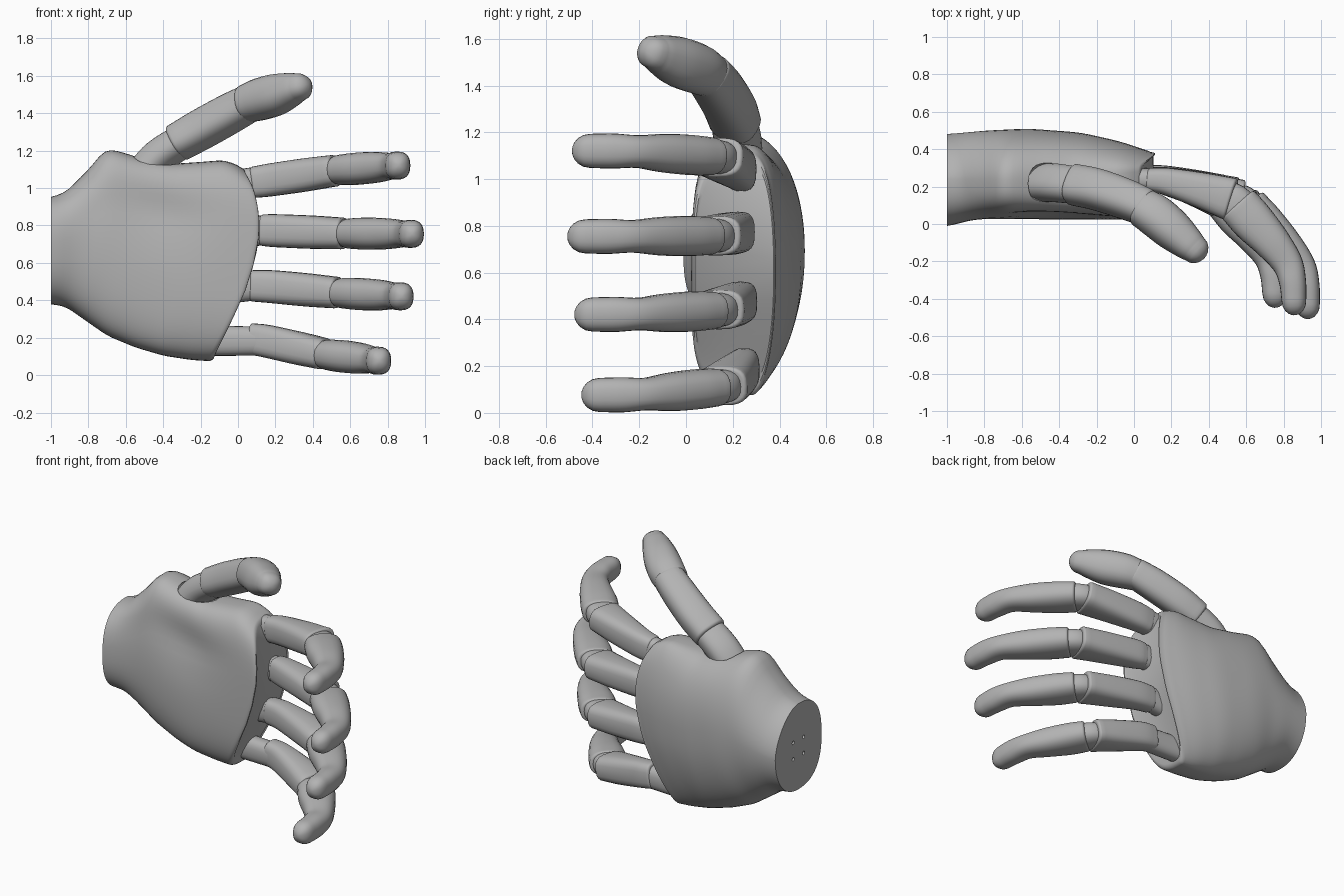
import bpy, bmesh, math
from mathutils import Vector, Matrix

if "Cube" in bpy.data.objects:
    bpy.data.objects.remove(bpy.data.objects["Cube"], do_unlink=True)

grey = bpy.data.materials.new("matte_grey")
grey.use_nodes = True
grey.diffuse_color = (0.45, 0.45, 0.45, 1)
grey.node_tree.nodes["Principled BSDF"].inputs["Base Color"].default_value = grey.diffuse_color


def lerp(table, x):
    if x <= table[0][0]:
        return table[0][1]
    for (x0, y0), (x1, y1) in zip(table, table[1:]):
        if x <= x1:
            return y0 + (y1 - y0) * (x - x0) / (x1 - x0)
    return table[-1][1]


def soft(table, x, w=0.05):
    return sum(lerp(table, x + w * k / 3) for k in range(-3, 4)) / 7


def spow(value, e):
    return math.copysign(abs(value) ** e, value)


def make_object(name, bm):
    bmesh.ops.recalc_face_normals(bm, faces=bm.faces)
    mesh = bpy.data.meshes.new(name)
    bm.to_mesh(mesh)
    bm.free()
    obj = bpy.data.objects.new(name, mesh)
    bpy.context.collection.objects.link(obj)
    mesh.materials.append(grey)
    return obj


def shade(obj, angle=38):
    bpy.ops.object.select_all(action='DESELECT')
    obj.select_set(True)
    bpy.context.view_layer.objects.active = obj
    bpy.ops.object.shade_smooth_by_angle(angle=math.radians(angle))


def bridge(bm, rings):
    for a, b in zip(rings, rings[1:]):
        n = len(a)
        for i in range(n):
            j = (i + 1) % n
            bm.faces.new((a[i], a[j], b[j], b[i]))


def catmull(pts, steps=5):
    """Smooth path through tuples of any length."""
    v = [Vector(p) for p in pts]
    v = [2 * v[0] - v[1]] + v + [2 * v[-1] - v[-2]]
    out = []
    for a, b, c, d in zip(v, v[1:], v[2:], v[3:]):
        for k in range(steps):
            t = k / steps
            out.append(0.5 * (2 * b + (c - a) * t + (2 * a - 5 * b + 4 * c - d) * t * t
                              + (3 * b - a - 3 * c + d) * t ** 3))
    return out + [v[-2]]


def tube(name, pts, start=0.015, end=0.015, square=0.8, up=(0, 0, 1), n=24):
    """Loft along (x, y, z, half width, half thickness) with rounded ends."""
    path = catmull(pts)
    pos = [Vector(p[:3]) for p in path]
    tans = [(pos[min(i + 1, len(pos) - 1)] - pos[max(i - 1, 0)]).normalized()
            for i in range(len(pos))]
    sections = [(pos[i], tans[i], path[i][3], path[i][4]) for i in range(len(pos))]

    def dome(sec, length, sign):
        p, t, w, h = sec
        angles = [math.radians(a) for a in (22, 42, 60, 75, 85)]
        # Short domes are chamfers that stop before the pole
        tight = length < 0.04
        return [(p + t * sign * length * math.sin(a), t,
                 w - length * (1 - math.cos(a)) if tight else w * math.cos(a),
                 h - length * (1 - math.cos(a)) if tight else h * math.cos(a)) for a in angles]

    sections = dome(sections[0], start, -1)[::-1] + sections + dome(sections[-1], end, 1)
    bm = bmesh.new()
    rings = []
    for p, t, w, h in sections:
        side = Vector(up)
        side = (side - t * side.dot(t)).normalized()
        depth = t.cross(side)
        rings.append([bm.verts.new(p + side * w * spow(math.cos(a), square)
                                   + depth * h * spow(math.sin(a), square))
                      for a in (2 * math.pi * i / n for i in range(n))])
    bridge(bm, rings)
    bm.faces.new(rings[0])
    bm.faces.new(rings[-1])
    obj = make_object(name, bm)
    shade(obj)
    return obj


# Palm shell: outline, rim and depth profiles
LOW = [(-1, .38), (-.92, .365), (-.8, .28), (-.7, .21), (-.55, .147), (-.4, .103), (-.25, .08), (-.14, .074)]
HIGH = [(-1, .95), (-.92, .98), (-.8, 1.1), (-.72, 1.2), (-.67, 1.205), (-.52, 1.16), (-.35, 1.13),
        (-.2, 1.14), (-.08, 1.15), (.02, 1.11)]
RIM = [(.08, -.14), (.3, -.03), (.5, .06), (.7, .11), (.85, .115), (1, .085), (1.11, .02)]
FRONT = [(0, -.015), (.08, .01), (.15, .026), (1, .022)]
BACK = [(0, .48), (.2, .5), (.4, .51), (.65, .49), (.85, .44), (1, .38)]
MIDDLE = [(0, .24), (.6, .24), (1, .28)]
UPPER_BACK = [(0, 1.2), (.3, 1), (.5, .86), (1, .86)]


def palm_ring(bm, s, shrink=1.0, sink=0.0, n=64):
    lo, hi = soft(LOW, -1 + .86 * s, .03), soft(HIGH, -1 + 1.02 * s, .03)
    front, back, mid = soft(FRONT, s), soft(BACK, s), soft(MIDDLE, s)
    ring = []
    for i in range(n):
        a = 2 * math.pi * i / n
        facing = math.sin(a) < 0
        if facing:
            e = .8 - .25 * min(1, s * 1.5)
        else:
            e = soft(UPPER_BACK, s) if math.cos(a) > 0 else .95
        v = .5 + .5 * shrink * spow(math.cos(a), e)
        y = mid + shrink * abs(math.sin(a)) ** e * ((front if facing else back) - mid)
        if facing:
            # Hollow of the palm
            y += .04 * math.exp(-((v - .72) / .15) ** 2 - ((s - .5) / .26) ** 2)
        x = -1 + s * (soft(RIM, .08 + 1.03 * v) + 1) - sink
        ring.append(bm.verts.new((x, y, lo + (hi - lo) * v)))
    return ring


bm = bmesh.new()
rings = [palm_ring(bm, k / 32) for k in range(32)]
# Rounded rim around the knuckles
rings += [palm_ring(bm, 1, 1 - a, b) for a, b in ((.002, .018), (.012, .007), (.03, .001), (.06, 0), (.1, .008))]
bridge(bm, rings)
bm.faces.new(rings[0])
last, n = rings[-1], len(rings[-1])
for i in range(n // 2):
    bm.faces.new([last[j] for j in dict.fromkeys((i, i + 1, n - i - 1, (n - i) % n))])
palm = make_object("palm", bm)

# Finger layout: height at root, joint and tip, then reach and depth shift
FINGERS = {
    "index": (1.025, 1.095, 1.122, 1.0, 0),
    "middle": (.768, .757, .755, 1.085, -.02),
    "ring": (.472, .44, .42, 1.02, .01),
    "little": (.188, .112, .075, .88, .04),
}

# Cutter for wrist screw holes and thumb slot
bm = bmesh.new()
for y in (.18, .29):
    for z in (.6, .71):
        bmesh.ops.create_cone(bm, cap_ends=True, segments=12, radius1=.012, radius2=.012, depth=.06,
                              matrix=Matrix.Translation((-1, y, z)) @ Matrix.Rotation(math.pi / 2, 4, 'Y'))
bmesh.ops.create_uvsphere(bm, u_segments=32, v_segments=16, radius=1,
                          matrix=Matrix.Translation((-.44, .22, 1.15)) @ Matrix.Diagonal((.145, .115, .05, 1)))
cutter = make_object("socket_cutter", bm)
cutter.hide_render = True
cut = palm.modifiers.new("sockets", 'BOOLEAN')
cut.operation, cut.object, cut.solver = 'DIFFERENCE', cutter, 'EXACT'
bpy.context.view_layer.objects.active = palm
bpy.ops.object.modifier_apply(modifier="sockets")
bpy.data.objects.remove(cutter, do_unlink=True)
shade(palm)

# Fingers
for name, (z0, z1, z2, reach, shift) in FINGERS.items():
    heights = [(0, z0 - .005), (.1, z0 + .008), (.53, z1), (.87, z2)]

    def at(x, y, w, h):
        follow = max(0, min(1, (.5 - y) / .8))
        return (x * reach, y + shift * follow, lerp(heights, x), w, h)

    base = lerp(RIM, z0) / reach
    tube(name + "_knuckle", [at(base - .06, .24, .08, .06), at(base + .04, .236, .08, .06),
                             at(.17, .225, .076, .062)])
    tube(name + "_lower_segment", [at(max(.08, base + .02), .236, .084, .064), at(.18, .226, .088, .074),
                                   at(.36, .18, .089, .096), at(.51, .135, .085, .115)], .015, .015, .68)
    tube(name + "_joint", [at(.5, .13, .072, .098), at(.54, .11, .074, .1), at(.61, .04, .072, .098)])
    tube(name + "_fingertip", [at(.565, .095, .082, .114), at(.64, .01, .086, .114), at(.74, -.1, .082, .098),
                               at(.82, -.21, .07, .082), at(.848, -.31, .075, .072), at(.855, -.41, .073, .066)],
         .015, .078, .82)

# Thumb
tube("thumb_base", [(-.52, .22, 1.06, .085, .1), (-.42, .22, 1.17, .086, .102), (-.26, .2, 1.275, .082, .097)],
     up=(0, .4, 1))
tube("thumb_lower_segment", [(-.32, .21, 1.245, .094, .108), (-.2, .185, 1.312, .1, .108),
                             (-.05, .135, 1.395, .1, .104), (.06, .09, 1.454, .094, .098)],
     .02, .02, .75, (0, .4, 1))
tube("thumb_tip", [(.05, .085, 1.452, .098, .105), (.12, .04, 1.475, .108, .112), (.21, -.035, 1.502, .107, .107),
                   (.29, -.105, 1.53, .086, .088), (.325, -.135, 1.54, .072, .076)],
     .02, .07, .85, (0, .4, 1))
